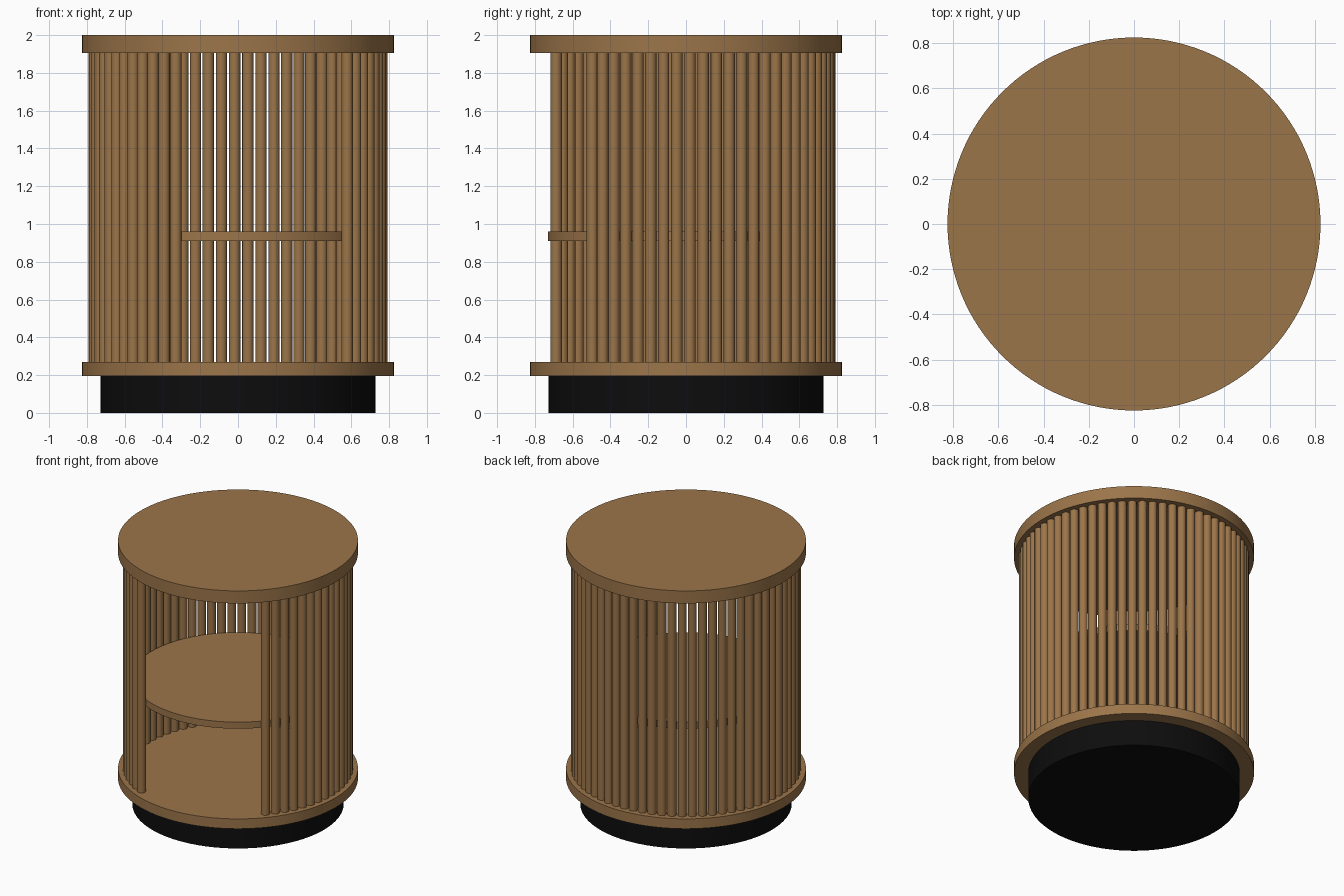
import bpy
import math

cube = bpy.data.objects.get("Cube")
if cube:
    bpy.data.objects.remove(cube, do_unlink=True)


def make_material(name, colour):
    mat = bpy.data.materials.new(name)
    mat.use_nodes = True
    mat.diffuse_color = colour
    mat.node_tree.nodes["Principled BSDF"].inputs["Base Color"].default_value = colour
    return mat


wood = make_material("warm oak", (0.33, 0.178, 0.068, 1))
black = make_material("matt black", (0.004, 0.004, 0.004, 1))


def cylinder(name, radius, bottom, top, mat, sides=128, x=0, y=0):
    bpy.ops.mesh.primitive_cylinder_add(
        vertices=sides, radius=radius, depth=top - bottom,
        location=(x, y, (bottom + top) / 2))
    obj = bpy.context.object
    obj.name = name
    obj.data.materials.append(mat)
    bpy.ops.object.shade_smooth_by_angle(angle=math.radians(40))
    return obj


# Round boards and recessed plinth
PLINTH_TOP, FLOOR_TOP, SLAT_TOP = 0.195, 0.27, 1.905
cylinder("plinth", 0.727, 0, PLINTH_TOP, black)
cylinder("bottom_board", 0.825, PLINTH_TOP, FLOOR_TOP, wood)
cylinder("shelf", 0.73, 0.91, 0.96, wood)
cylinder("top_board", 0.825, SLAT_TOP, 2.0, wood)

# Ring of round slats, leaving an opening at the front
RING, SLAT_RADIUS, STEPS = 0.762, 0.03, 54
start, end = math.radians(49.4), math.radians(360 - 25.6)

first = cylinder("slat", SLAT_RADIUS, FLOOR_TOP, SLAT_TOP, wood, sides=20)
for i in range(STEPS + 1):
    angle = start + (end - start) * i / STEPS
    slat = first if i == 0 else first.copy()
    if i:
        bpy.context.collection.objects.link(slat)
    slat.name = f"slat_{i + 1}"
    slat.location.x = RING * math.sin(angle)
    slat.location.y = -RING * math.cos(angle)
    slat.rotation_euler.z = angle
